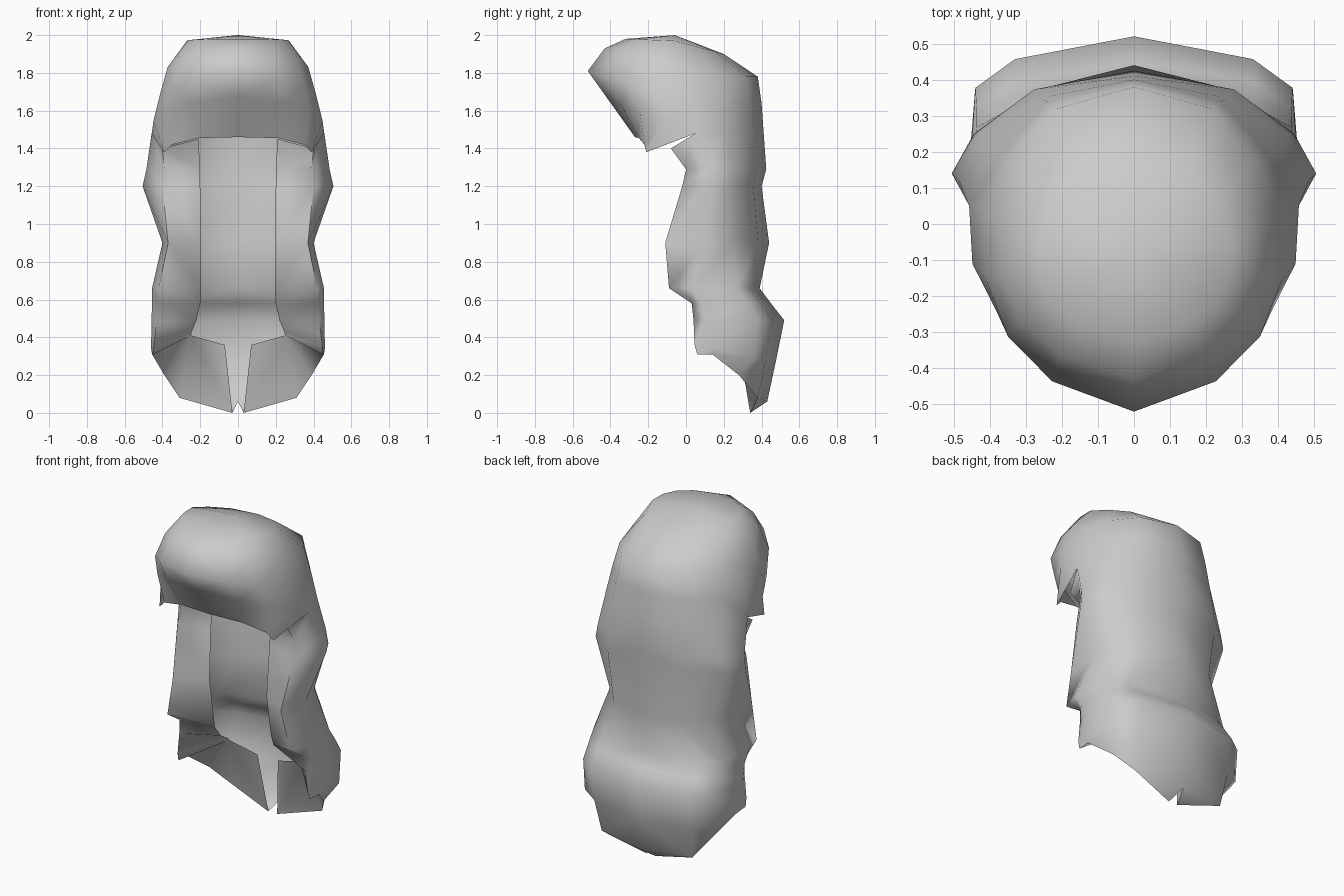
import bpy
import bmesh
import math

cube = bpy.data.objects.get("Cube")
if cube:
    bpy.data.objects.remove(cube)

grey = bpy.data.materials.new("light_grey")
grey.use_nodes = True
colour = (0.6, 0.6, 0.6, 1)
grey.diffuse_color = colour
grey.node_tree.nodes["Principled BSDF"].inputs["Base Color"].default_value = colour

# Outline fractions from the back centre to the widest point, then to the front centre
BACK = [(0, 1), (0.57, 0.83), (0.88, 0.42), (1, 0)]
FULL_BACK = [(0, 1), (0.72, 0.85), (0.96, 0.66), (1, 0)]
FRONT = [(0.98, 0.34), (0.83, 0.63), (0.54, 0.85), (0, 1)]


def arc(steps, width, mid, end):
    """Points on one outline; mid and end are (y, z)."""
    return [(width * fx, mid[0] + (end[0] - mid[0]) * fy, mid[1] + (end[1] - mid[1]) * fy)
            for fx, fy in steps]


def grid(bm, rows):
    """Skin neighbouring rows of points."""
    verts = [[bm.verts.new(p) for p in row] for row in rows]
    for a, b in zip(verts, verts[1:]):
        for i in range(len(a) - 1):
            bm.faces.new((a[i], a[i + 1], b[i + 1], b[i]))


def face(bm, *points):
    bm.faces.new([bm.verts.new(p) for p in points])


bm = bmesh.new()

# Crown and overhanging fringe: half width, back, side and front as (y, z)
crown = [
    (0, (-0.06, 2), (-0.06, 2), (-0.06, 2)),
    (0.27, (0.2, 1.9), (-0.06, 1.97), (-0.32, 1.98)),
    (0.38, (0.38, 1.78), (0.02, 1.78), (-0.43, 1.93)),
    (0.42, (0.4, 1.64), (0.04, 1.63), (-0.52, 1.81)),
    (0.457, (0.41, 1.5), (0.05, 1.48), (-0.42, 1.67)),
]
rows = [arc(BACK, w, side, back) + arc(FRONT, w, side, front)
        for w, back, side, front in crown]
grid(bm, rows)

# Lower edge of the fringe with its pointed side lock
fringe = [rows[-1][3], (0.39, -0.21, 1.38), (0.35, -0.22, 1.42), (0.21, -0.25, 1.455), (0, -0.27, 1.46)]
grid(bm, [rows[-1][3:], fringe])

# Long back and side locks: height, width, back y, side y, front x and y, inner x and y
locks = [
    (1.29, 0.485, 0.425, 0.12, 0.39, 0.0, 0.2, 0.03),
    (1.2, 0.505, 0.4, 0.14, 0.4, -0.02, 0.2, 0.02),
    (0.9, 0.4, 0.44, 0.1, 0.37, -0.11, 0.195, 0.0),
    (0.66, 0.455, 0.39, 0.03, 0.42, -0.09, 0.195, 0.04),
    (0.58, 0.455, 0.45, 0.08, 0.42, 0.03, 0.2, 0.06),
    (0.49, 0.458, 0.52, 0.1, 0.43, 0.04, 0.22, 0.15),
]
long_rows = [rows[-1][:4] + [(0.4, -0.08, 1.4), (0.21, 0.03, 1.45)]]
for z, w, back, side, xf, yf, xi, yi in locks:
    steps = BACK if z > 0.7 else FULL_BACK
    long_rows.append(arc(steps, w, (side, z), (back, z)) + [(xf, yf, z), (xi, yi, z)])

# Rounded underside of the curl
long_rows.append(arc(FULL_BACK, 0.46, (0.13, 0.34), (0.475, 0.27)) + [(0.445, 0.045, 0.36), (0.245, 0.25, 0.43)])

# Curled-under tips with a notch in the middle
rim = [(0, 0.43, 0.06), (0.31, 0.38, 0.08), (0.39, 0.28, 0.2), (0.455, 0.14, 0.31),
       (0.45, 0.06, 0.31), (0.25, 0.27, 0.41)]
tip, inner = (0.03, 0.34, 0), (0.07, 0.29, 0.36)
grid(bm, long_rows + [rim])
face(bm, rim[0], rim[1], tip)
face(bm, tip, rim[1], rim[5], inner)
for i in (1, 2, 3):
    face(bm, rim[i], rim[i + 1], rim[5])

bmesh.ops.remove_doubles(bm, verts=bm.verts, dist=0.001)
bmesh.ops.recalc_face_normals(bm, faces=bm.faces)
mesh = bpy.data.meshes.new("long_hair")
bm.to_mesh(mesh)
bm.free()
mesh.materials.append(grey)
hair = bpy.data.objects.new("long_hair", mesh)
bpy.context.collection.objects.link(hair)
mirror = hair.modifiers.new("Mirror", 'MIRROR')
mirror.use_clip = True

bpy.ops.object.select_all(action='DESELECT')
hair.select_set(True)
bpy.context.view_layer.objects.active = hair
bpy.ops.object.shade_smooth_by_angle(angle=math.radians(80))
